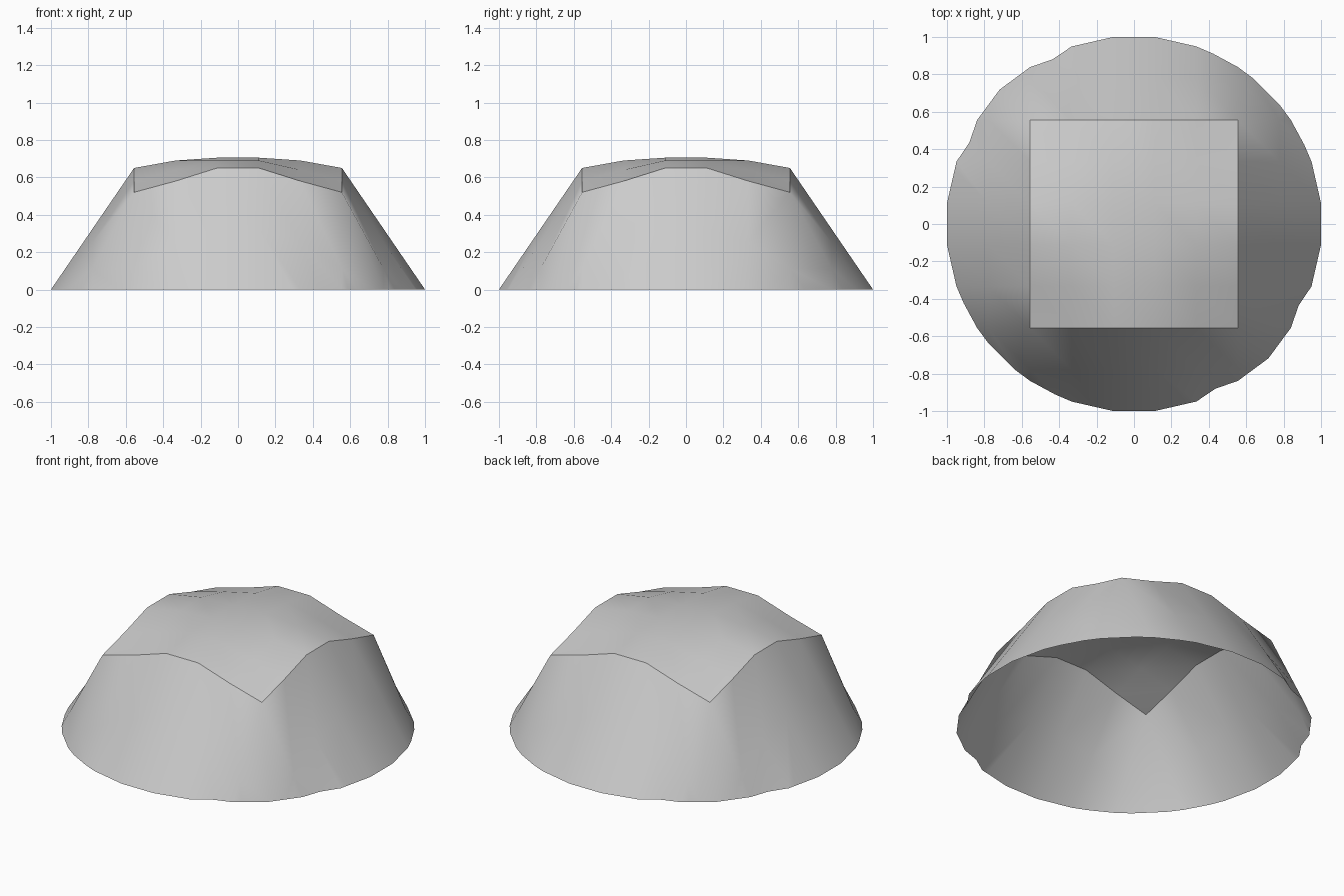
import bpy, bmesh, math

if "Cube" in bpy.data.objects:
    bpy.data.objects.remove(bpy.data.objects["Cube"], do_unlink=True)

COUNT = 10                      # grid lines along each side
STEP = 2 / (COUNT - 1)
CROWN = ((0.705, 0.69, 0.65),   # crown heights for one quadrant
         (0.69, 0.64, 0.58),
         (0.65, 0.58, 0.52))
EDGE = STEP * 2.5               # half width of the square crown
RADIUS_SQ = 1 + (STEP / 2) ** 2


def coord(i):
    return -1 + i * STEP


def ring(i):
    """Index of a grid line counted outward from the centre."""
    return int(abs(i - (COUNT - 1) / 2))


def height(a, b):
    inner, outer = sorted((a, b))
    if outer < 3:
        return CROWN[inner][outer]
    across, out = STEP * (inner + 0.5), STEP * (outer + 0.5)
    foot = math.sqrt(max(RADIUS_SQ - across ** 2, 0))
    if inner < 3:               # straight slope from crown edge to the round foot
        return CROWN[inner][2] * (foot - out) / (foot - EDGE)
    # beyond the corner: continue the slope below ground, trimmed away later
    side = height(2, inner)
    if inner == 3:
        return side * (foot - out) / (foot - EDGE) if outer == 3 else -0.6
    return -1


# Height field of the mound, split into triangles
bm = bmesh.new()
grid = [[bm.verts.new((coord(i), coord(j), height(ring(i), ring(j))))
         for j in range(COUNT)] for i in range(COUNT)]
for i in range(COUNT - 1):
    for j in range(COUNT - 1):
        a, b = grid[i][j], grid[i + 1][j]
        c, d = grid[i + 1][j + 1], grid[i][j + 1]
        bm.faces.new((a, b, d))
        bm.faces.new((b, c, d))

# Trim at the ground, leaving an open round foot
bmesh.ops.bisect_plane(bm, geom=bm.verts[:] + bm.edges[:] + bm.faces[:], dist=1e-5,
                       plane_co=(0, 0, 0), plane_no=(0, 0, 1), clear_inner=True)
loose = [v for v in bm.verts if not v.link_faces]
bmesh.ops.delete(bm, geom=loose, context="VERTS")
mesh = bpy.data.meshes.new("domed_mound")
bm.to_mesh(mesh)
bm.free()

mound = bpy.data.objects.new("domed_mound", mesh)
bpy.context.collection.objects.link(mound)

# Plain grey material
grey = bpy.data.materials.new("light_grey")
grey.use_nodes = True
colour = (0.6, 0.6, 0.6, 1)
grey.diffuse_color = colour
grey.node_tree.nodes["Principled BSDF"].inputs["Base Color"].default_value = colour
mesh.materials.append(grey)

# Smooth slopes with a crisp crown edge
bpy.ops.object.select_all(action="DESELECT")
mound.select_set(True)
bpy.context.view_layer.objects.active = mound
bpy.ops.object.shade_smooth_by_angle(angle=math.radians(30))
